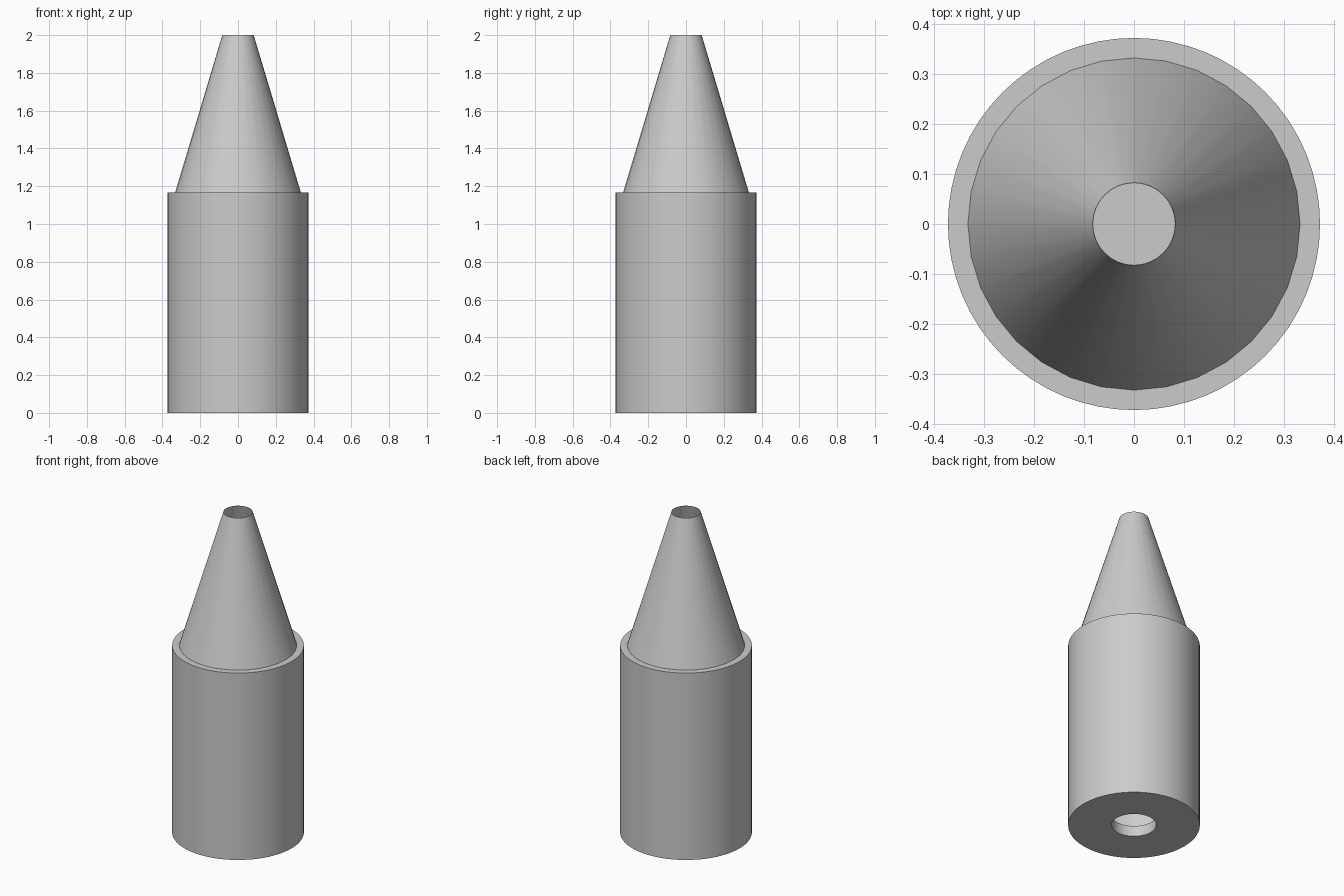
import bpy, bmesh, math

cube = bpy.data.objects.get("Cube")
if cube:
    bpy.data.objects.remove(cube, do_unlink=True)

grey = bpy.data.materials.new("plain_grey")
grey.use_nodes = True
colour = (0.6, 0.6, 0.6, 1)
grey.diffuse_color = colour
grey.node_tree.nodes["Principled BSDF"].inputs["Base Color"].default_value = colour


def lathe(name, profile, sides, closed=False):
    """Spin a profile of (radius, height) points around the z axis."""
    bm = bmesh.new()
    verts = [bm.verts.new((r, 0, z)) for r, z in profile]
    edges = [bm.edges.new(pair) for pair in zip(verts, verts[1:])]
    if closed:
        edges.append(bm.edges.new((verts[-1], verts[0])))
    bmesh.ops.spin(bm, geom=verts + edges, cent=(0, 0, 0), axis=(0, 0, 1),
                   angle=math.tau, steps=sides, use_duplicate=False)
    bmesh.ops.remove_doubles(bm, verts=bm.verts, dist=0.0001)
    bmesh.ops.recalc_face_normals(bm, faces=bm.faces)
    mesh = bpy.data.meshes.new(name)
    bm.to_mesh(mesh)
    bm.free()
    mesh.materials.append(grey)
    obj = bpy.data.objects.new(name, mesh)
    bpy.context.collection.objects.link(obj)
    bpy.ops.object.select_all(action="DESELECT")
    obj.select_set(True)
    bpy.context.view_layer.objects.active = obj
    bpy.ops.object.shade_smooth_by_angle(angle=math.radians(30))
    return obj


BODY_R, CONE_R, TIP_R, HOLE_R = 0.373, 0.333, 0.083, 0.126
SHOULDER, FLOOR = 1.167, 0.066

# Hollow body: closed top, thick floor with a round opening
lathe("body", [(0, SHOULDER), (BODY_R, SHOULDER), (BODY_R, 0), (HOLE_R, 0),
               (HOLE_R, FLOOR), (CONE_R, FLOOR),
               (CONE_R, SHOULDER - 0.04), (0, SHOULDER - 0.04)], 64)

# Thin open cone standing on the body
lathe("cone", [(CONE_R, SHOULDER), (TIP_R, 2), (TIP_R - 0.001, 2),
               (CONE_R - 0.003, SHOULDER)], 32, closed=True)
